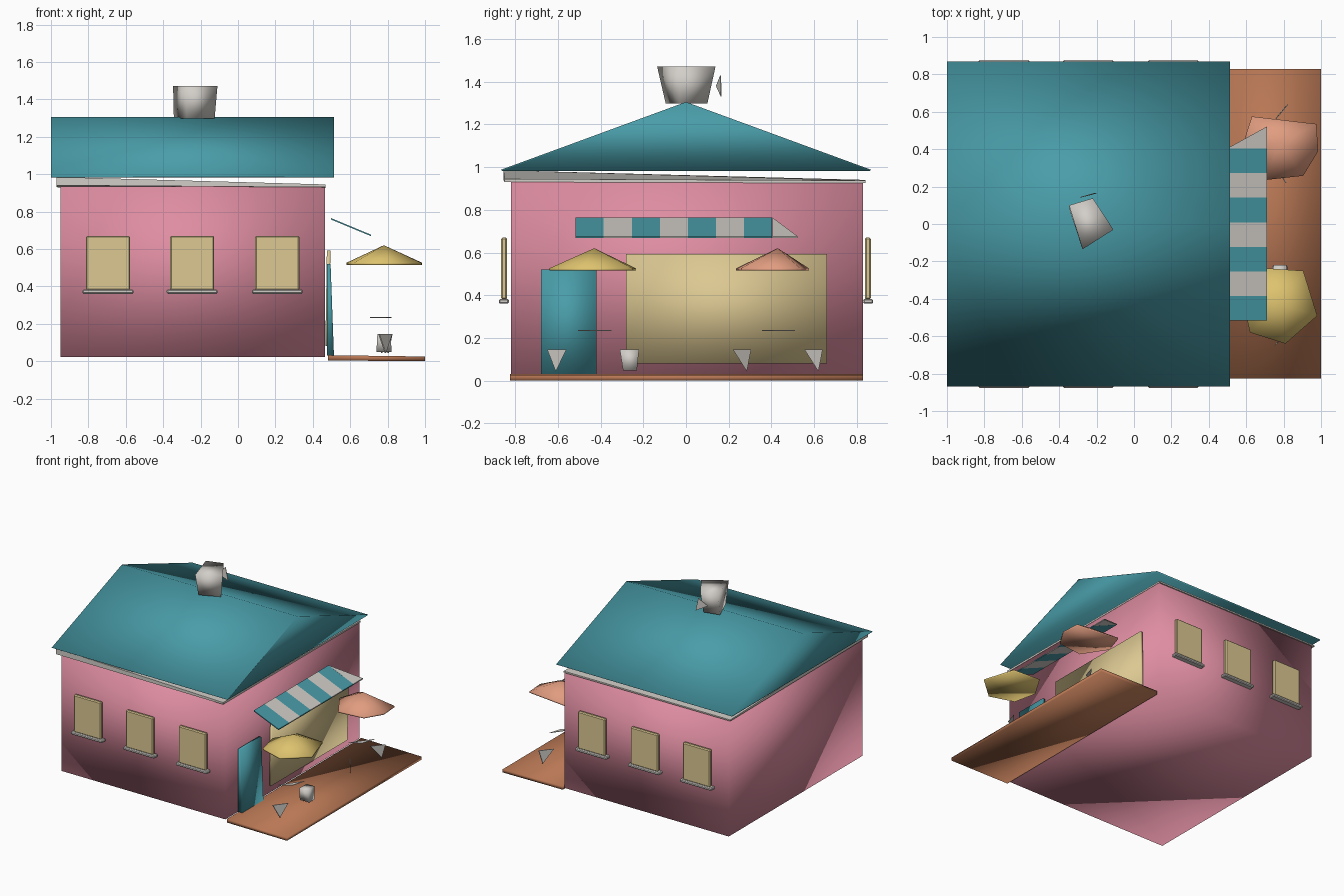
import bpy, bmesh, math

if "Cube" in bpy.data.objects:
    bpy.data.objects.remove(bpy.data.objects["Cube"])


def material(name, r, g, b):
    lin = lambda c: ((c / 255 + 0.055) / 1.055) ** 2.4
    m = bpy.data.materials.new(name)
    m.diffuse_color = (lin(r), lin(g), lin(b), 1)
    m.use_nodes = True
    m.node_tree.nodes["Principled BSDF"].inputs["Base Color"].default_value = m.diffuse_color
    return m


PINK = material("pink_wall", 222, 141, 161)
TEAL = material("teal", 73, 157, 169)
TAN = material("tan_glass", 220, 200, 146)
YELLOW = material("yellow_canvas", 221, 194, 110)
SALMON = material("salmon_canvas", 225, 157, 128)
BROWN = material("brown_paving", 184, 119, 84)
GREY = material("pale_grey", 210, 206, 200)


def solid(name, points, mat, smooth=True, bevel=0):
    """Convex part spanned by its corner points."""
    bm = bmesh.new()
    for p in points:
        bm.verts.new(p)
    res = bmesh.ops.convex_hull(bm, input=bm.verts[:])
    loose = [v for v in res["geom_interior"] if isinstance(v, bmesh.types.BMVert)]
    if loose:
        bmesh.ops.delete(bm, geom=loose, context="VERTS")
    bmesh.ops.dissolve_limit(bm, angle_limit=0.002, verts=bm.verts[:], edges=bm.edges[:])
    if bevel:
        bmesh.ops.bevel(bm, geom=bm.edges[:], offset=bevel, segments=1, affect="EDGES")
    bmesh.ops.recalc_face_normals(bm, faces=bm.faces[:])
    for f in bm.faces:
        f.smooth = smooth
    me = bpy.data.meshes.new(name)
    bm.to_mesh(me)
    bm.free()
    me.materials.append(mat)
    ob = bpy.data.objects.new(name, me)
    bpy.context.collection.objects.link(ob)
    return ob


def box(name, xs, ys, zs, mat, smooth=True, bevel=0):
    return solid(name, [(x, y, z) for x in xs for y in ys for z in zs], mat, smooth, bevel)


def sheet(name, points, offset, mat):
    """Thin plate: an outline plus the same outline moved by offset."""
    moved = [tuple(a + b for a, b in zip(p, offset)) for p in points]
    return solid(name, points + moved, mat, smooth=False)


# House body, sloping cornice and gabled roof
box("house_body", (-0.95, 0.465), (-0.82, 0.83), (0.022, 0.933), PINK)
cornice = [(-0.97, -0.855, 0.94, 0.985), (0.467, -0.85, 0.93, 0.945),
           (0.467, 0.84, 0.925, 0.937), (-0.97, 0.84, 0.93, 0.94)]
solid("cornice", [(x, y, z) for x, y, a, b in cornice for z in (a, b)], GREY, False)
solid("roof", [(x, y, z) for x in (-1, 0.513)
               for y, z in ((-0.86, 0.982), (0.86, 0.982), (-0.868, 0.987), (0.868, 0.987), (0, 1.305))], TEAL)

# Tapered chimney and the flake beside it
top = [(-0.347, 0.10), (-0.22, 0.138), (-0.11, -0.03), (-0.275, -0.135)]
base = [(-0.343, 0.07), (-0.22, 0.10), (-0.125, -0.03), (-0.275, -0.095)]
solid("chimney", [(x, y, 1.47) for x, y in top] + [(x, y, 1.297) for x, y in base], GREY)
sheet("chimney_flake", [(-0.29, 0.14, 1.38), (-0.22, 0.16, 1.43), (-0.2, 0.163, 1.33)],
      (0, 0.004, 0), GREY)

# Three windows with sills on each long wall
for side, label in ((-1, "front"), (1, "back")):
    for i, x in enumerate((-0.695, -0.245, 0.21)):
        box(f"{label}_window_{i + 1}", (x - 0.118, x + 0.118), (side * 0.838, side * 0.866),
            (0.38, 0.67), TAN, False, 0.007)
        box(f"{label}_sill_{i + 1}", (x - 0.136, x + 0.136), (side * 0.83, side * 0.876),
            (0.36, 0.383), GREY, False, 0.006)

# Shop front: leaning door and large window
solid("door", [(x, y, z) for y in (-0.68, -0.42)
               for x, z in ((0.475, 0.03), (0.513, 0.03), (0.475, 0.52), (0.495, 0.52))], TEAL)
solid("shop_window", [(x, y, z) for y in (-0.28, 0.66)
                      for x, z in ((0.467, 0.08), (0.482, 0.08), (0.475, 0.592), (0.495, 0.592))], TAN)

# Striped awning sloping away from the wall
stripe = 0.1315
for i in range(7):
    y0 = -0.517 + i * stripe
    solid(f"awning_stripe_{i + 1}",
          [(x, y, z + t) for y in (y0, y0 + stripe)
           for x, z in ((0.498, 0.757), (0.712, 0.668)) for t in (0, 0.008)],
          GREY if i % 2 else TEAL, False)
sheet("awning_end", [(0.498, 0.404, 0.757), (0.712, 0.404, 0.668), (0.712, 0.522, 0.668)],
      (0, 0, 0.008), GREY)

# Terrace paving
solid("terrace", [(x, y, z) for y in (-0.825, 0.83)
                  for x, z in ((0.482, 0.004), (0.482, 0.032), (1.0, 0), (1.0, 0.025))], BROWN)

# Parasol canopies: low irregular cones with a thin rim
canopies = {
    "yellow_parasol": (YELLOW, -0.43, [(0.98, -0.49), (0.905, -0.25), (0.68, -0.235),
                                       (0.58, -0.40), (0.62, -0.58), (0.81, -0.64)]),
    "salmon_parasol": (SALMON, 0.43, [(0.985, 0.39), (0.975, 0.535), (0.63, 0.575),
                                      (0.58, 0.42), (0.70, 0.235), (0.905, 0.258)])}
for name, (mat, cy, rim) in canopies.items():
    solid(name, [(x, y, z) for x, y in rim for z in (0.515, 0.526)] + [(0.78, cy, 0.62)], mat)

# Table tops: narrow slivers under the parasols
for i, cy in enumerate((-0.43, 0.43)):
    sheet(f"table_top_{i + 1}", [(0.705, cy - 0.075, 0.232), (0.82, cy + 0.08, 0.232),
                                 (0.79, cy - 0.02, 0.232)], (0, 0, 0.004), GREY)

# Stools: one tapered block and three folded sheets
solid("stool_block", [(x, y, 0.145) for x in (0.745, 0.815) for y in (-0.31, -0.22)]
      + [(x, y, 0.048) for x in (0.74, 0.822) for y in (-0.295, -0.23)], GREY)
stools = [((0.75, -0.65), (0.82, -0.56), (0.785, -0.61)),
          ((0.75, 0.305), (0.81, 0.22), (0.765, 0.285)),
          ((0.75, 0.555), (0.82, 0.64), (0.80, 0.62))]
for i, (a, b, c) in enumerate(stools):
    sheet(f"stool_sheet_{i + 1}", [(*a, 0.145), (*b, 0.145), (*c, 0.043)], (0.006, 0, 0), GREY)
